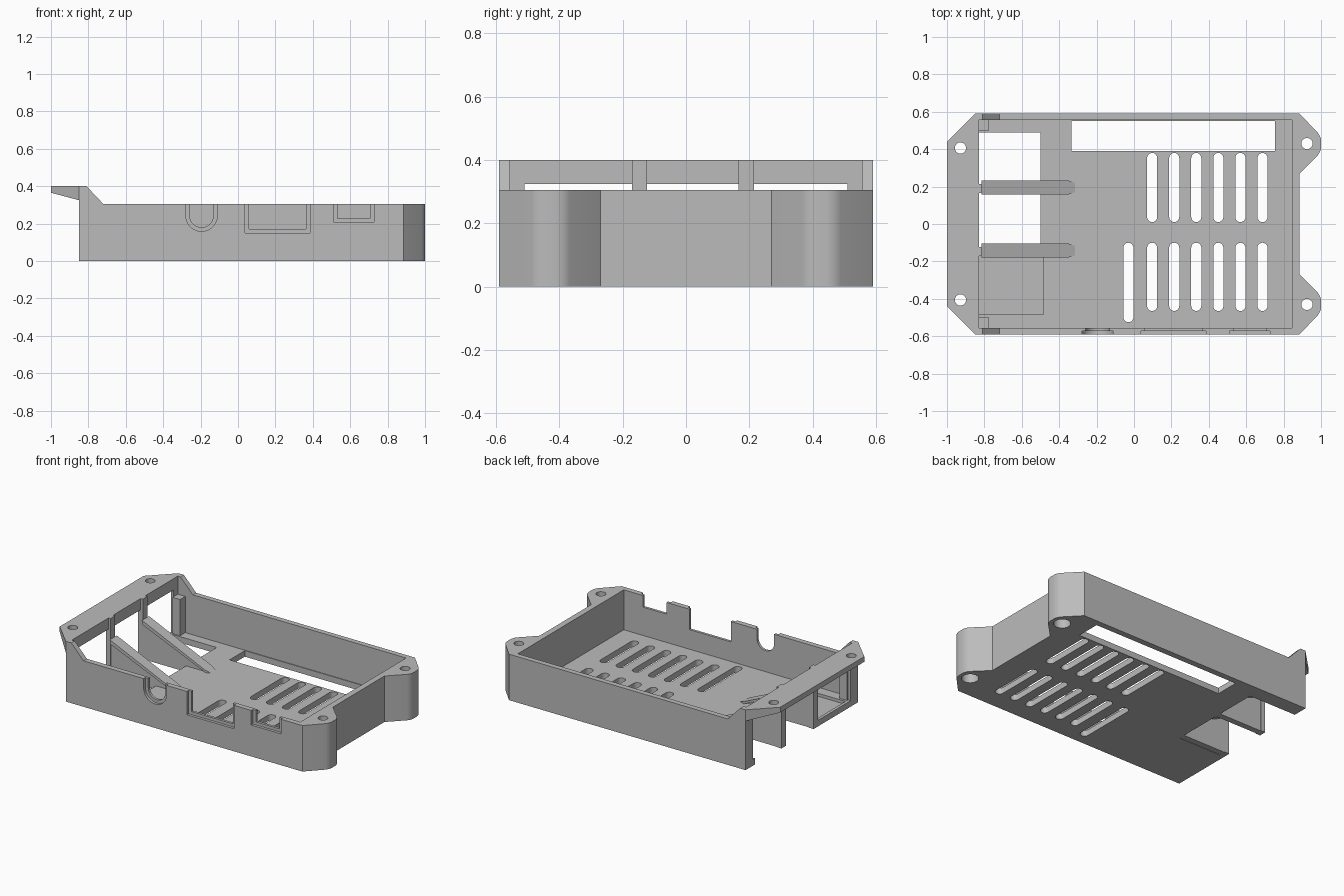
import bpy, bmesh, math
from mathutils import Vector

if "Cube" in bpy.data.objects:
    bpy.data.objects.remove(bpy.data.objects["Cube"])

GREY = (0.5, 0.5, 0.5, 1)
grey = bpy.data.materials.new("grey plastic")
grey.use_nodes = True
grey.diffuse_color = GREY
grey.node_tree.nodes["Principled BSDF"].inputs["Base Color"].default_value = GREY


def prism(name, pts, axis, lo, hi):
    """Extrude a closed profile along an axis: 'z' takes (x, y), 'y' takes (x, z), 'x' takes (y, z)."""
    place = {"z": lambda a, b: (a, b, lo), "y": lambda a, b: (a, lo, b), "x": lambda a, b: (lo, a, b)}[axis]
    bm = bmesh.new()
    face = bm.faces.new([bm.verts.new(place(a, b)) for a, b in pts])
    ext = bmesh.ops.extrude_face_region(bm, geom=[face])
    step = Vector([hi - lo if axis == k else 0 for k in "xyz"])
    bmesh.ops.translate(bm, vec=step, verts=[v for v in ext["geom"] if isinstance(v, bmesh.types.BMVert)])
    bmesh.ops.recalc_face_normals(bm, faces=bm.faces)
    me = bpy.data.meshes.new(name)
    bm.to_mesh(me)
    bm.free()
    me.materials.append(grey)
    ob = bpy.data.objects.new(name, me)
    bpy.context.collection.objects.link(ob)
    return ob


def rect(a0, b0, a1, b1):
    return [(a0, b0), (a1, b0), (a1, b1), (a0, b1)]


def arc(cx, cy, r, start, end, n):
    return [(cx + r * math.cos(math.radians(start + (end - start) * i / n)),
             cy + r * math.sin(math.radians(start + (end - start) * i / n))) for i in range(n + 1)]


def circle(cx, cy, r, n=24):
    return arc(cx, cy, r, 0, 360, n)[:-1]


def slot(x, y0, y1, r=0.027):
    return arc(x, y1 - r, r, 0, 180, 10) + arc(x, y0 + r, r, 180, 360, 10)


def boolean(ob, cutters, operation="DIFFERENCE"):
    """Apply each helper in turn, then discard it."""
    for c in cutters:
        c.hide_render = True
        mod = ob.modifiers.new("cut", "BOOLEAN")
        mod.operation, mod.solver, mod.object = operation, "EXACT", c
        bpy.context.view_layer.objects.active = ob
        bpy.ops.object.modifier_apply(modifier=mod.name)
        bpy.data.objects.remove(c)


FLOOR, RIM, TOP = 0.04, 0.305, 0.4
OUT, INN = 0.59, 0.555

# Tray with screw ears, built from its plan outline
half = [(0.885, 0.27), (1, 0.385), (1, 0.47), (0.885, OUT), (-0.85, OUT)]
tray = prism("tray", half + [(x, -y) for x, y in reversed(half)], "z", 0, RIM)
bm = bmesh.new()
bm.from_mesh(tray.data)
corners = [e for e in bm.edges if all(v.co.x > 0.99 for v in e.verts)
           and abs(e.verts[0].co.z - e.verts[1].co.z) > 0.1]
bmesh.ops.bevel(bm, geom=corners, offset=0.025, segments=4, profile=0.5, affect="EDGES")
bm.to_mesh(tray.data)
bm.free()

cuts = [prism("cavity", rect(-0.9, -INN, 0.845, INN), "z", FLOOR, 0.5),
        prism("bay_cut", rect(-0.9, -0.17, -0.5, 0.49), "z", -0.1, 0.2),
        prism("bay_recess", rect(-0.83, -0.485, -0.485, -0.165), "z", 0.02, 0.2),
        prism("long_window", rect(-0.335, 0.39, 0.755, 0.55), "z", -0.1, 0.2)]

# Ventilation slots
for i in range(6):
    x = 0.097 + 0.118 * i
    cuts += [prism("vent", slot(x, 0.01, 0.38), "z", -0.1, 0.2),
             prism("vent", slot(x, -0.465, -0.1), "z", -0.1, 0.2)]
cuts.append(prism("vent", slot(-0.03, -0.525, -0.1), "z", -0.1, 0.2))

# Screw holes with counterbores from below
for s in (-1, 1):
    cuts += [prism("screw_hole", circle(0.925, 0.43 * s, 0.03), "z", -0.1, 0.5),
             prism("counterbore", circle(0.925, 0.43 * s, 0.052), "z", -0.1, 0.2)]

# Port notches in the front wall: wide recess outside, smaller opening through
for x0, x1, z in ((0.038, 0.385, 0.15), (0.51, 0.727, 0.208)):
    cuts += [prism("port_recess", rect(x0, z, x1, 0.5), "y", -0.7, -0.572),
             prism("port", rect(x0 + 0.022, z + 0.02, x1 - 0.022, 0.5), "y", -0.7, -0.5)]
for r, y in ((0.084, -0.572), (0.063, -0.5)):
    u = arc(-0.195, 0.243, r, 180, 360, 20) + [(-0.195 + r, 0.5), (-0.195 - r, 0.5)]
    cuts.append(prism("round_port", u, "y", -0.7, y))
boolean(tray, cuts)

# Overhanging flange, sloped below, trimmed to its chamfered plan
flange = prism("end_flange", [(-1, 0.365), (-0.85, 0.325), (-0.83, 0.325), (-0.83, TOP), (-1, TOP)], "y", -OUT, OUT)
plan = [(-0.8, -OUT), (-0.8, OUT), (-0.85, OUT), (-1, 0.44), (-1, -0.44), (-0.85, -OUT)]
boolean(flange, [prism("flange_plan", plan, "z", 0.2, 0.6)], "INTERSECT")
boolean(flange, [prism("flange_hole", circle(-0.928, 0.406 * s, 0.03), "z", 0.2, 0.6) for s in (-1, 1)])

# Side cheeks rising to the flange, and corner posts inside them
cheek = [(-0.85, RIM), (-0.72, RIM), (-0.81, TOP), (-0.83, TOP), (-0.83, 0.325), (-0.85, 0.325)]
for s, side in ((1, "back"), (-1, "front")):
    prism(side + "_cheek", cheek, "y", *sorted((INN * s, OUT * s)))
    prism(side + "_corner_post", rect(-0.83, min(0.5 * s, INN * s), -0.775, max(0.5 * s, INN * s)), "z", FLOOR, 0.28)
    prism(side + "_flange_post", rect(-0.85, min(0.51 * s, INN * s), -0.83, max(0.51 * s, INN * s)), "z", FLOOR, 0.325)

# Divider posts and sloping ribs with a chamfered cap
for y, side in ((0.19, "back"), (-0.147, "front")):
    prism(side + "_divider_post", rect(-0.85, y - 0.024, -0.815, y + 0.024), "z", 0, TOP)
    prism(side + "_rib", [(-0.815, 0), (-0.45, 0), (-0.45, FLOOR), (-0.34, FLOOR), (-0.815, 0.25)],
          "y", y - 0.02, y + 0.02)
    cap = prism(side + "_rib_cap", [(-0.815, 0.235), (-0.35, FLOOR), (-0.315, FLOOR), (-0.815, 0.262)],
                "y", y - 0.032, y + 0.042)
    tip = [(-0.9, y - 0.032), (-0.35, y - 0.032), (-0.31, y - 0.018), (-0.31, y + 0.028),
           (-0.35, y + 0.042), (-0.9, y + 0.042)]
    boolean(cap, [prism("cap_plan", tip, "z", -0.1, 0.6)], "INTERSECT")

# Smooth the rounded corners and holes, keep the edges crisp
bpy.ops.object.select_all(action="DESELECT")
for ob in bpy.context.collection.objects:
    if ob.type == "MESH":
        ob.select_set(True)
bpy.context.view_layer.objects.active = tray
bpy.ops.object.shade_smooth_by_angle(angle=math.radians(30))
